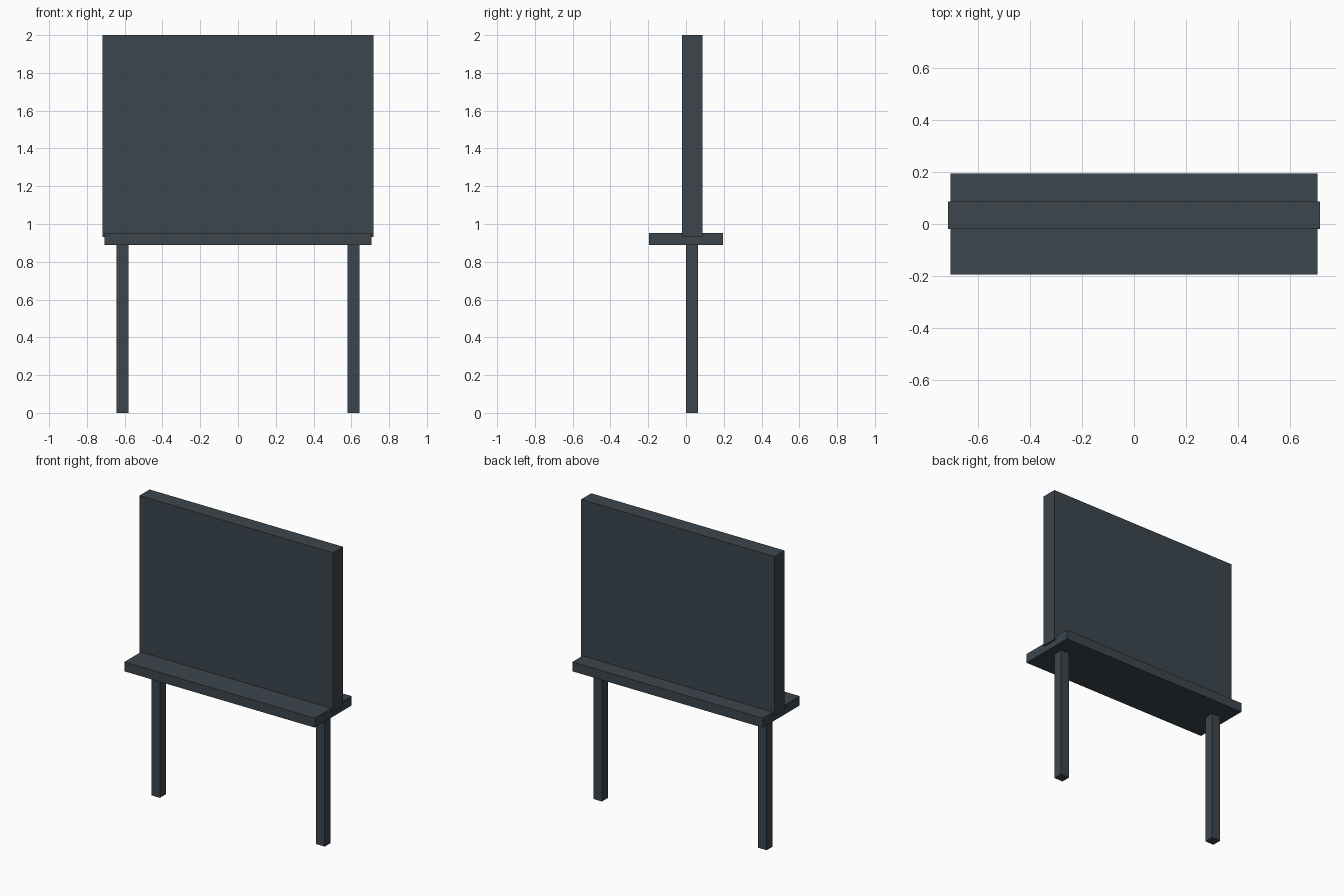
import bpy

cube = bpy.data.objects.get("Cube")
if cube:
    bpy.data.objects.remove(cube, do_unlink=True)

# Single slate colour
slate = bpy.data.materials.new("dark_slate")
slate.use_nodes = True
colour = (0.045, 0.061, 0.076, 1)
slate.diffuse_color = colour
bsdf = next(n for n in slate.node_tree.nodes if n.type == "BSDF_PRINCIPLED")
bsdf.inputs["Base Color"].default_value = colour
bsdf.inputs["Roughness"].default_value = 0.8


def box(name, low, high):
    """Flat-sided box spanning two opposite corners."""
    centre = [(a + b) / 2 for a, b in zip(low, high)]
    bpy.ops.mesh.primitive_cube_add(size=1, location=centre)
    obj = bpy.context.object
    obj.name = name
    obj.scale = [b - a for a, b in zip(low, high)]
    bpy.ops.object.transform_apply(location=False, rotation=False, scale=True)
    obj.data.materials.append(slate)
    return obj


# Upright board, slightly wider than the shelf it is sunk into
box("board_panel", (-0.718, -0.02, 0.93), (0.718, 0.087, 2.0))

# Shelf under the board
box("shelf", (-0.707, -0.195, 0.89), (0.707, 0.195, 0.953))

# Pair of square posts
for side, name in ((-1, "right_post"), (1, "left_post")):
    x = side * 0.612
    box(name, (x - 0.032, 0.0, 0.0), (x + 0.032, 0.064, 0.9))
